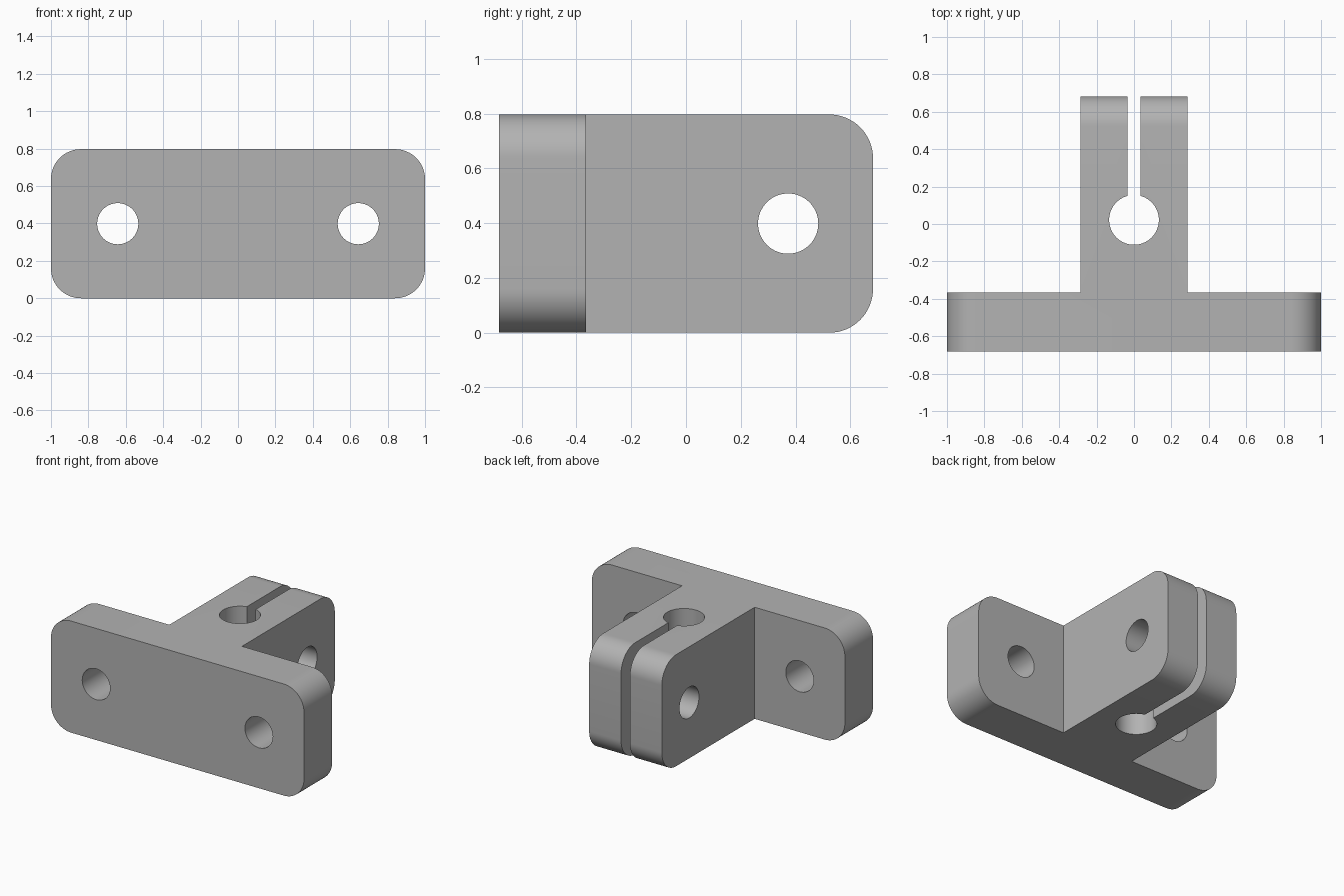
import bpy, bmesh
from math import pi, sin, cos, asin, radians
from mathutils import Matrix

cube = bpy.data.objects.get("Cube")
if cube:
    bpy.data.objects.remove(cube, do_unlink=True)

HEIGHT, DEPTH = 0.797, 0.683      # overall height, half depth
PLATE_BACK = -0.365               # rear face of the flange
STEM, SLOT = 0.287, 0.035         # half widths
BORE, BORE_Y = 0.133, 0.022       # clamp bore radius and centre
BOLT, CORNER = 0.11, 0.16         # bolt hole and corner radii

metal = bpy.data.materials.new("plain grey")
metal.use_nodes = True
grey = (0.45, 0.45, 0.45, 1)
metal.diffuse_color = grey
metal.node_tree.nodes["Principled BSDF"].inputs["Base Color"].default_value = grey


def make_object(name, bm):
    mesh = bpy.data.meshes.new(name)
    bm.to_mesh(mesh)
    bm.free()
    mesh.materials.append(metal)
    obj = bpy.data.objects.new(name, mesh)
    bpy.context.collection.objects.link(obj)
    return obj


# T-shaped plan with the keyhole clamp slot, traced counterclockwise
right = [(1, -DEPTH), (1, PLATE_BACK), (STEM, PLATE_BACK), (STEM, DEPTH), (SLOT, DEPTH)]
start, steps = asin(SLOT / BORE), 64
bore = []
for i in range(steps + 1):
    a = start + (2 * pi - 2 * start) * i / steps
    bore.append((BORE * sin(a), BORE_Y + BORE * cos(a)))
plan = right + bore + [(-x, y) for x, y in reversed(right)]

bm = bmesh.new()
face = bm.faces.new([bm.verts.new((x, y, 0)) for x, y in plan])
top = bmesh.ops.extrude_face_region(bm, geom=[face])["geom"]
bmesh.ops.translate(bm, vec=(0, 0, HEIGHT),
                    verts=[v for v in top if isinstance(v, bmesh.types.BMVert)])
bmesh.ops.recalc_face_normals(bm, faces=bm.faces)

# Round the flange ends and the free end of the clamp
def is_outer(edge):
    a, b = (v.co for v in edge.verts)
    if abs(a.z - b.z) > 0.01:
        return False
    flange_end = abs(a.x) > 0.99 and abs(a.x - b.x) < 0.01
    clamp_end = a.y > DEPTH - 0.01 and b.y > DEPTH - 0.01
    return flange_end or clamp_end

bmesh.ops.bevel(bm, geom=[e for e in bm.edges if is_outer(e)], offset=CORNER,
                offset_type='OFFSET', segments=16, profile=0.5, affect='EDGES')
bracket = make_object("clamp_bracket", bm)


# Bolt holes through the flange and across the clamp
def drill(name, location, axis):
    bm = bmesh.new()
    bmesh.ops.create_cone(bm, cap_ends=True, segments=64, radius1=BOLT, radius2=BOLT,
                          depth=0.8, matrix=Matrix.Translation(location)
                          @ Matrix.Rotation(pi / 2, 4, axis))
    cutter = make_object(name, bm)
    cutter.hide_render = True
    mod = bracket.modifiers.new(name, 'BOOLEAN')
    mod.operation, mod.solver, mod.object = 'DIFFERENCE', 'EXACT', cutter
    return cutter

mid = HEIGHT / 2
cutters = [drill("left_bolt_hole", (0.643, -0.5, mid), 'X'),
           drill("right_bolt_hole", (-0.643, -0.5, mid), 'X'),
           drill("clamp_bolt_hole", (0, 0.373, mid), 'Y')]

# Apply the holes, then remove the cutters
bpy.context.view_layer.update()
graph = bpy.context.evaluated_depsgraph_get()
solid = bpy.data.meshes.new_from_object(bracket.evaluated_get(graph))
bracket.modifiers.clear()
bracket.data = solid
for cutter in cutters:
    bpy.data.objects.remove(cutter, do_unlink=True)

bpy.ops.object.select_all(action='DESELECT')
bracket.select_set(True)
bpy.context.view_layer.objects.active = bracket
bpy.ops.object.shade_smooth_by_angle(angle=radians(30))
